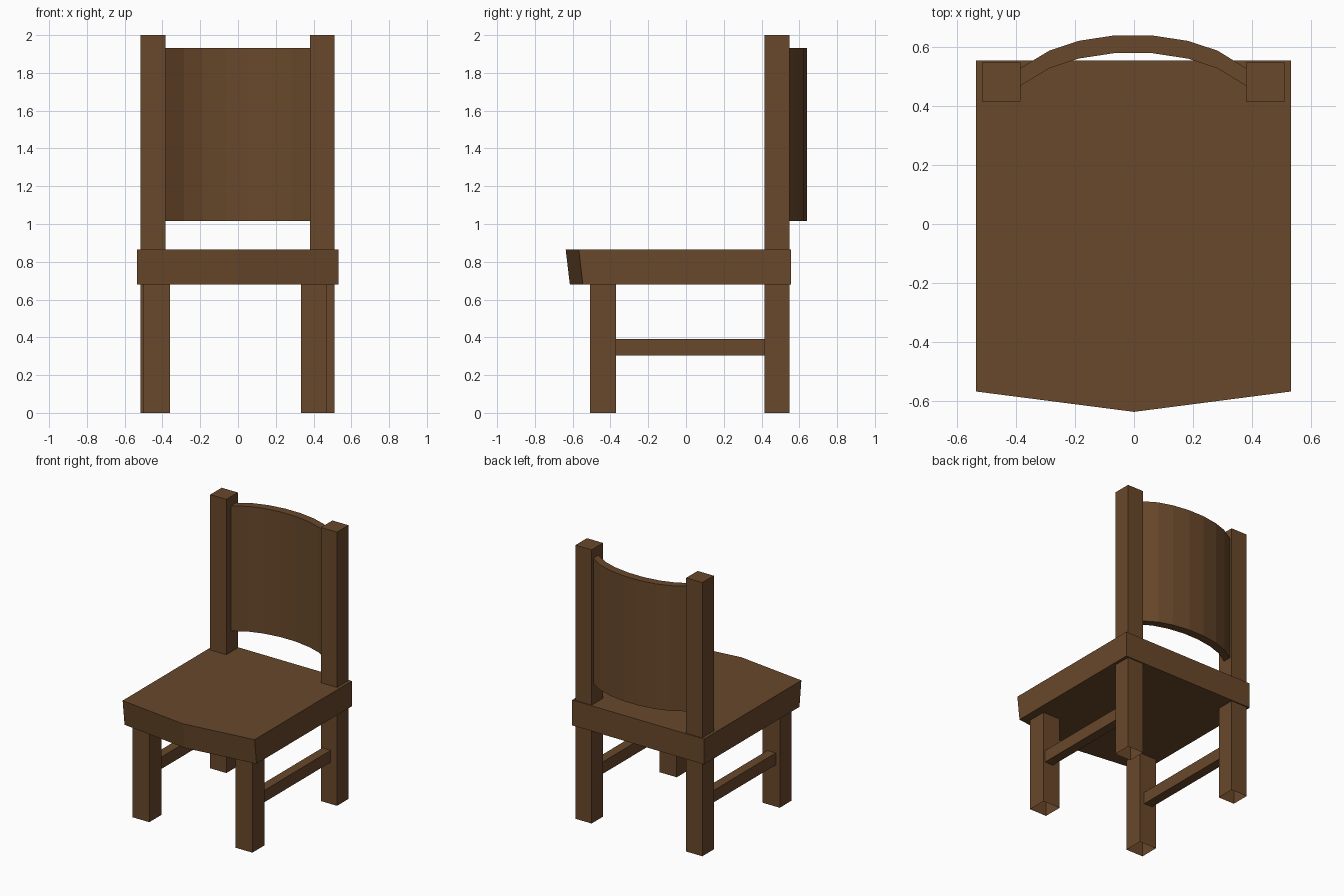
import bpy, bmesh

if "Cube" in bpy.data.objects:
    bpy.data.objects.remove(bpy.data.objects["Cube"])

wood = bpy.data.materials.new("brown_wood")
wood.diffuse_color = (0.14, 0.065, 0.024, 1)
wood.use_nodes = True
wood.node_tree.nodes["Principled BSDF"].inputs["Base Color"].default_value = wood.diffuse_color


def loft(name, bottom, top, z0, z1, open_bottom=False):
    """Solid between two matching outlines at heights z0 and z1."""
    bm = bmesh.new()
    lo = [bm.verts.new((x, y, z0)) for x, y in bottom]
    hi = [bm.verts.new((x, y, z1)) for x, y in top]
    n = len(lo)
    for i in range(n):
        j = (i + 1) % n
        bm.faces.new((lo[i], lo[j], hi[j], hi[i]))
    bm.faces.new(hi)
    if not open_bottom:
        bm.faces.new(lo[::-1])
    mesh = bpy.data.meshes.new(name)
    bm.to_mesh(mesh)
    bm.free()
    mesh.materials.append(wood)
    obj = bpy.data.objects.new(name, mesh)
    bpy.context.collection.objects.link(obj)
    return obj


def box(name, x0, x1, y0, y1, z0, z1, open_bottom=False):
    outline = [(x0, y0), (x1, y0), (x1, y1), (x0, y1)]
    return loft(name, outline, outline, z0, z1, open_bottom)


# Seat with pointed front edge that leans forward towards the top
def seat_outline(setback):
    return [(-0.535, -0.568 + setback), (0, -0.637 + setback),
            (0.532, -0.568 + setback), (0.532, 0.555), (-0.535, 0.555)]


loft("seat", seat_outline(0.022), seat_outline(0), 0.68, 0.865)

# Legs, back posts and side rails (the feet are open underneath)
for side, post, leg, rail in (("left", -0.45, -0.43, -0.433),
                              ("right", 0.445, 0.403, 0.425)):
    box("back_post_" + side, post - 0.065, post + 0.065, 0.415, 0.547, 0, 2, True)
    box("front_leg_" + side, leg - 0.069, leg + 0.069, -0.508, -0.37, 0, 0.68, True)
    box("side_rail_" + side, rail - 0.034, rail + 0.034, -0.37, 0.415, 0.305, 0.392)

# Curved backrest panel between the posts
arc = [(-0.388, 0.527), (-0.287, 0.588), (-0.188, 0.621), (-0.063, 0.64),
       (0.057, 0.64), (0.182, 0.621), (0.283, 0.588), (0.382, 0.527)]
outline = [(x, y - 0.06) for x, y in arc] + arc[::-1]
loft("backrest", outline, outline, 1.017, 1.932)
